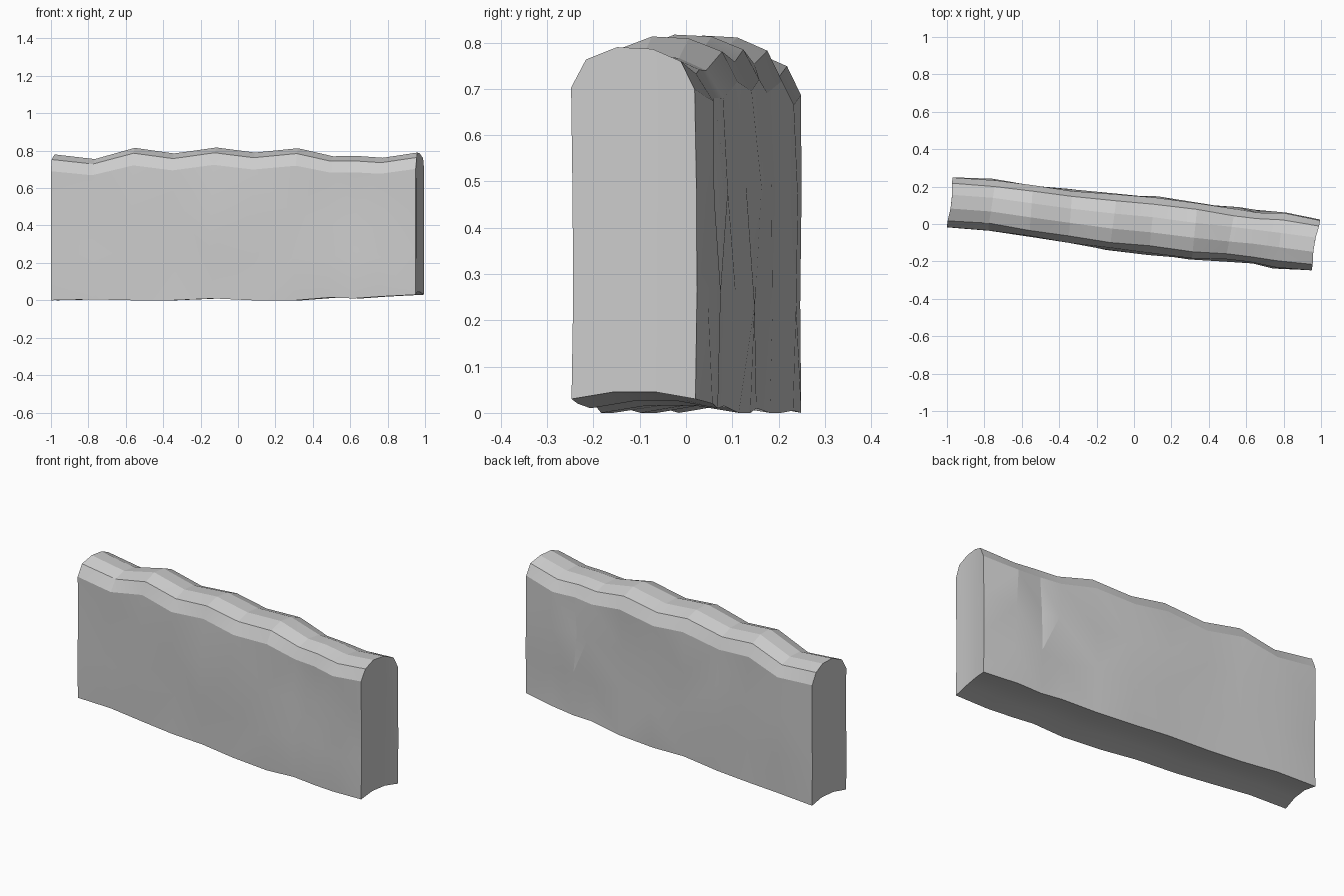
import bpy, bmesh, math, random
from mathutils import Vector

random.seed(7)

cube = bpy.data.objects.get("Cube")
if cube:
    bpy.data.objects.remove(cube, do_unlink=True)

stone = bpy.data.materials.new("grey stone")
stone.use_nodes = True
stone.diffuse_color = (0.6, 0.6, 0.6, 1)
stone.node_tree.nodes["Principled BSDF"].inputs["Base Color"].default_value = (0.6, 0.6, 0.6, 1)

# Stations along the wall: front x, back x, front y, back y, crest height, base height
stations = [
    (-1.00, -0.97, -0.015, 0.25, 0.78, 0.00),
    (-0.78, -0.74, -0.030, 0.235, 0.755, 0.005),
    (-0.56, -0.54, -0.065, 0.205, 0.815, 0.00),
    (-0.35, -0.33, -0.100, 0.180, 0.785, 0.00),
    (-0.13, -0.09, -0.130, 0.155, 0.817, 0.01),
    (0.08, 0.11, -0.155, 0.140, 0.79, 0.00),
    (0.31, 0.34, -0.180, 0.110, 0.813, 0.00),
    (0.49, 0.54, -0.192, 0.080, 0.77, 0.015),
    (0.62, 0.66, -0.205, 0.065, 0.772, 0.01),
    (0.76, 0.80, -0.232, 0.055, 0.762, 0.02),
    (0.95, 0.995, -0.247, 0.020, 0.79, 0.03),
]

# Cross-section: depth (0 front to 1 back), height fraction, surface roughness
section = [
    (0, 0, 0.004), (0, 0.3, 0.011), (0, 0.6, 0.011), (0, 0.885, 0.005),
    (0.12, 0.965, 0.004), (0.37, 1, 0.003), (0.65, 0.995, 0.003),
    (0.88, 0.96, 0.004), (1, 0.88, 0.005), (1, 0.6, 0.011),
    (1, 0.3, 0.011), (1, 0, 0.004), (0.68, 0.02, 0.006), (0.34, 0.02, 0.006),
]


def ring(bm, station, end):
    """One cross-section of the wall, roughened along its depth."""
    xf, xb, yf, yb, top, base = station
    verts = []
    for depth, height, rough in section:
        rough *= 0.35 if end else 1
        x = xf + (xb - xf) * depth
        y = yf + (yb - yf) * depth + random.uniform(-rough, rough)
        z = base + (top - base) * height
        if 0.2 < height < 0.7 and not end:
            x += random.uniform(-0.025, 0.025)
            z += random.uniform(-0.025, 0.025)
        verts.append(bm.verts.new((x, y, max(z, 0))))
    return verts


# Weathered wall block lofted through the stations
bm = bmesh.new()
last = len(stations) - 1
rings = [ring(bm, s, i in (0, last)) for i, s in enumerate(stations)]
count = len(section)
for a, b in zip(rings, rings[1:]):
    for i in range(count):
        j = (i + 1) % count
        bm.faces.new((a[i], b[i], b[j], a[j]))


# End faces in vertical strips, the middle strips set slightly in
def end_cap(verts, inward):
    for i, depth in ((5, 0.37), (6, 0.65), (12, 0.68), (13, 0.34)):
        verts[i].co.x += inward * 0.008
    strips = [(0, 1, 2, 3, 4, 5, 13), (13, 5, 6, 12), (12, 6, 7, 8, 9, 10, 11)]
    for strip in strips:
        bm.faces.new([verts[i] for i in strip])


end_cap(rings[0], 1)
end_cap(rings[-1], -1)

bmesh.ops.triangulate(bm, faces=[f for f in bm.faces if len(f.verts) == 4])
bmesh.ops.recalc_face_normals(bm, faces=bm.faces)
mesh = bpy.data.meshes.new("stone_wall")
bm.to_mesh(mesh)
bm.free()
wall = bpy.data.objects.new("stone_wall", mesh)
bpy.context.collection.objects.link(wall)
mesh.materials.append(stone)

# Soft shading over shallow bumps, crisp edges at the bevels
bpy.context.view_layer.objects.active = wall
wall.select_set(True)
bpy.ops.object.shade_smooth_by_angle(angle=math.radians(12))
